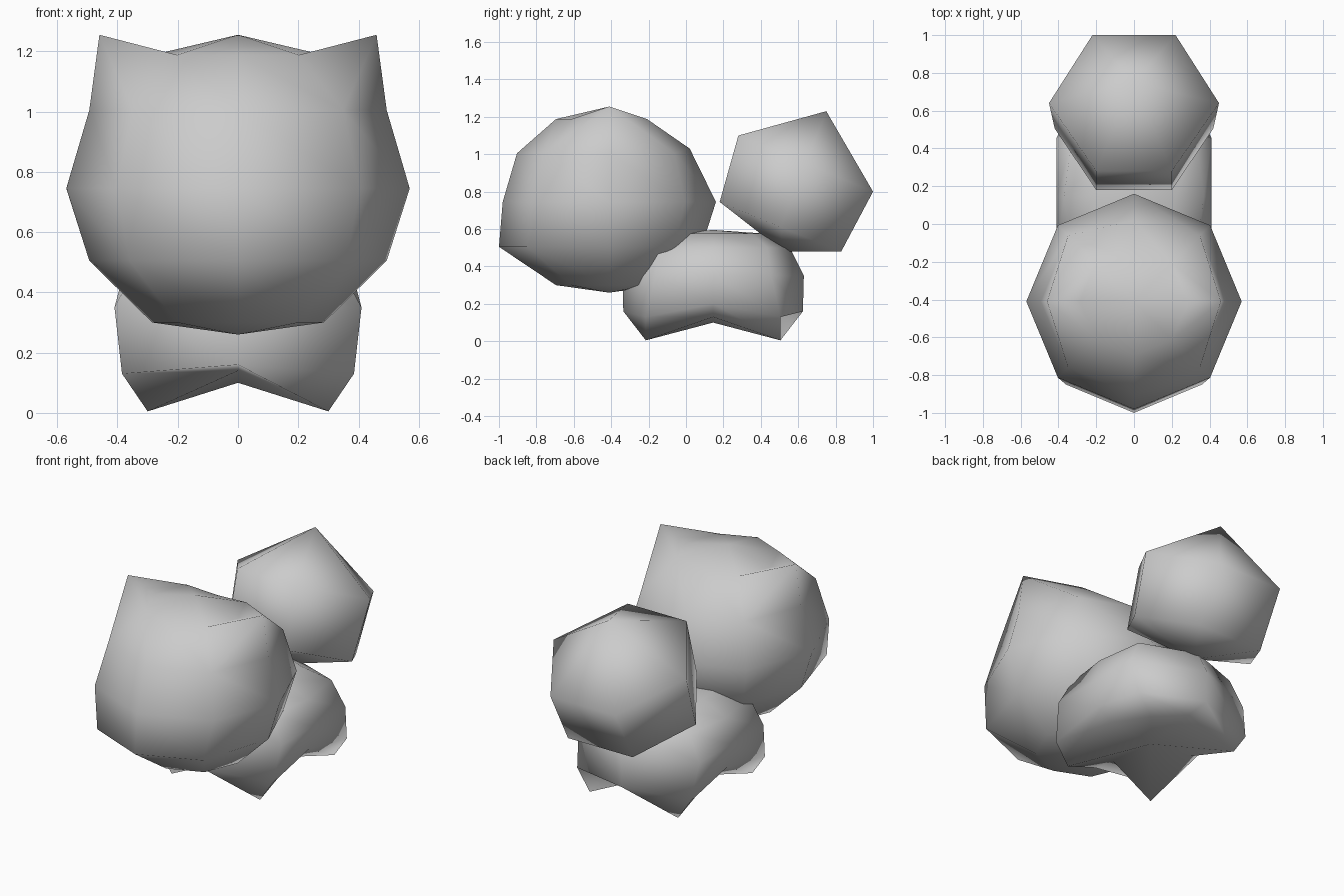
import bpy
import math

if "Cube" in bpy.data.objects:
    bpy.data.objects.remove(bpy.data.objects["Cube"])

grey = bpy.data.materials.new("soft grey")
grey.diffuse_color = (0.6, 0.6, 0.6, 1)
grey.use_nodes = True
grey.node_tree.nodes["Principled BSDF"].inputs["Base Color"].default_value = grey.diffuse_color


def loft(name, top, rings, bottom, fans=None):
    """Smooth closed shell: two poles joined by rings, listed from top to bottom.
    fans maps (ring, segment) to the extra tip point(s) replacing that quad."""
    fans = fans or {}
    n = len(rings[0])
    verts = [top] + [p for ring in rings for p in ring] + [bottom]
    last = len(verts) - 1
    idx = lambda r, s: 1 + r * n + s % n
    faces = []
    for s in range(n):
        faces.append((0, idx(0, s), idx(0, s + 1)))
        faces.append((last, idx(len(rings) - 1, s + 1), idx(len(rings) - 1, s)))
    tips = {}
    for r in range(len(rings) - 1):
        for s in range(n):
            a, b, c, d = idx(r, s), idx(r + 1, s), idx(r + 1, s + 1), idx(r, s + 1)
            if (r, s) not in fans:
                faces.append((a, b, c, d))
                continue
            tip, on_first_edge = fans[(r, s)]
            if tip not in tips:
                tips[tip] = len(verts)
                verts.append(tip)
            t = tips[tip]
            if on_first_edge:
                faces += [(t, b, c), (t, c, d), (t, d, a)]
            else:
                faces += [(t, d, a), (t, a, b), (t, b, c)]
    mesh = bpy.data.meshes.new(name)
    mesh.from_pydata(verts, [], faces)
    mesh.polygons.foreach_set("use_smooth", [True] * len(mesh.polygons))
    mesh.materials.append(grey)
    obj = bpy.data.objects.new(name, mesh)
    bpy.context.collection.objects.link(obj)
    return obj


# Head: eight-sided ball, fuller at the back of the crown and at the muzzle
HY, HZ, HR, HH = -0.41, 0.755, 0.57, 0.5
head_rings = []
for r in range(1, 6):
    lat = math.radians(30 * r)
    ring = []
    for s in range(8):
        a = math.radians(45 * s)
        rad = HR * math.sin(lat)
        x, y, z = rad * math.cos(a), HY + rad * math.sin(a), HZ + HH * math.cos(lat)
        if s == 2 and r < 3:                  # back of the crown
            y, z = [(-0.19, 1.17), (0.02, 1.03)][r - 1]
        if s == 6 and r == 4:                 # muzzle
            y = -1.0
        if s in (5, 7) and r == 4:            # cheeks
            x, y = math.copysign(0.36, x), -0.85
        if r == 5:
            z = 0.30
        if r == 3:
            z = 0.745
        ring.append((x, y, z))
    head_rings.append(ring)

# Ears: a pulled-up point on each side edge of the crown
ear_r, ear_l = (0.46, HY, 1.255), (-0.46, HY, 1.255)
ears = {(0, 0): (ear_r, True), (0, 7): (ear_r, False),
        (0, 4): (ear_l, True), (0, 3): (ear_l, False)}
loft("head_with_ears", (0, HY, 1.255), head_rings, (0, HY, 0.26), ears)

# Body: boxy eight-sided ball whose lower corners are drawn down into feet
BY = 0.145


def body_ring(side_x, end_y, corner_x, corner_y, z_mid, z_corner, z_end=None):
    z_end = z_mid if z_end is None else z_end
    ring = []
    for s in range(8):
        c, k = round(math.cos(s * math.pi / 4), 3), round(math.sin(s * math.pi / 4), 3)
        if s % 2:
            ring.append((math.copysign(corner_x, c), BY + math.copysign(corner_y, k), z_corner))
        else:
            ring.append((side_x * c, BY + end_y * k, z_end if abs(k) > 0.5 else z_mid))
    return ring


loft("body_with_feet", (0, BY, 0.595), [
    body_ring(0.22, 0.29, 0.18, 0.21, 0.575, 0.575),
    body_ring(0.37, 0.41, 0.33, 0.29, 0.50, 0.50),
    body_ring(0.41, 0.485, 0.41, 0.31, 0.35, 0.35),
    body_ring(0.38, 0.48, 0.385, 0.36, 0.20, 0.13, 0.16),
    body_ring(0.29, 0.33, 0.30, 0.36, 0.13, 0.005, 0.14),
], (0, BY, 0.10))


# Tail: tilted six-sided ball
def tail_ring(front, middle, back):
    (fx, fy, fz), (mx, my, mz), (bx, by, bz) = front, middle, back
    return [(mx, my, mz), (bx, by, bz), (-bx, by, bz),
            (-mx, my, mz), (-fx, fy, fz), (fx, fy, fz)]


loft("tail", (0, 0.75, 1.23), [
    tail_ring((0.20, 0.28, 1.10), (0.45, 0.64, 0.95), (0.22, 1.0, 0.80)),
    tail_ring((0.20, 0.18, 0.745), (0.42, 0.505, 0.61), (0.22, 0.83, 0.48)),
], (0, 0.52, 0.48))
